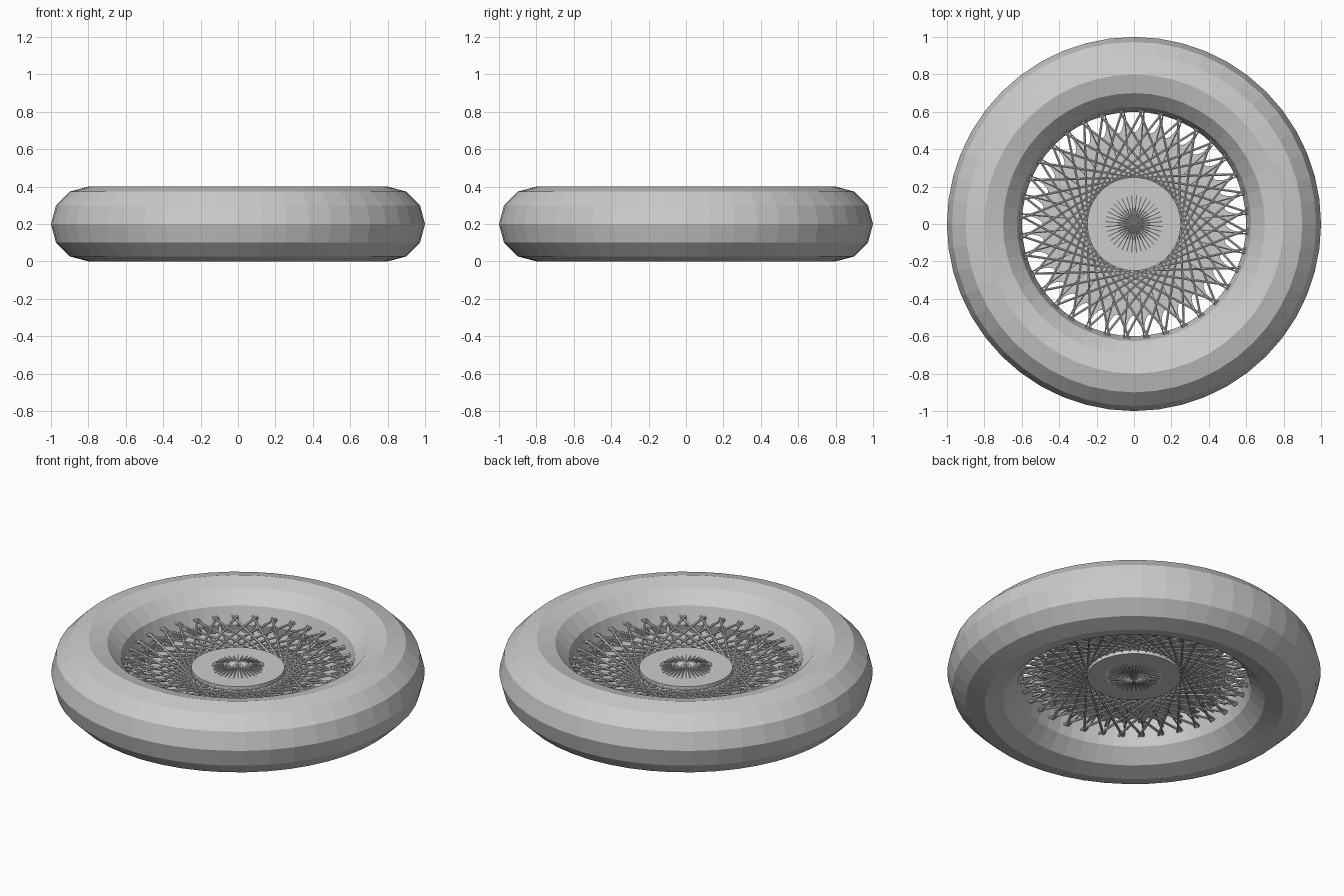
import bpy, bmesh, math
from mathutils import Vector, Matrix

cube = bpy.data.objects.get("Cube")
if cube:
    bpy.data.objects.remove(cube, do_unlink=True)

MID = 0.2          # height of the wheel's middle plane
SPOKES = 36
HUB_R = 0.25
RIM_R = 0.63       # spokes end just inside the tyre wall
TILT = 0.045       # spoke rise and fall at the rim

grey = bpy.data.materials.new("light_grey")
grey.use_nodes = True
colour = (0.6, 0.6, 0.6, 1)
grey.diffuse_color = colour
grey.node_tree.nodes["Principled BSDF"].inputs["Base Color"].default_value = colour


def finish(name, bm):
    mesh = bpy.data.meshes.new(name)
    bmesh.ops.recalc_face_normals(bm, faces=bm.faces)
    bm.to_mesh(mesh)
    bm.free()
    mesh.materials.append(grey)
    obj = bpy.data.objects.new(name, mesh)
    bpy.context.collection.objects.link(obj)
    return obj


def polar(r, a, z=MID):
    return Vector((r * math.cos(a), r * math.sin(a), z))


def add_rod(bm, start, end, radius):
    d = end - start
    turn = d.to_track_quat('Z', 'Y').to_matrix().to_4x4()
    bmesh.ops.create_cone(bm, cap_ends=True, segments=6, radius1=radius,
                          radius2=radius, depth=d.length,
                          matrix=Matrix.Translation((start + end) / 2) @ turn)


# Tyre: flat-faced ring
bpy.ops.mesh.primitive_torus_add(major_segments=48, minor_segments=12,
                                 major_radius=0.8, minor_radius=0.2,
                                 location=(0, 0, MID))
tyre = bpy.context.object
tyre.name = "tyre"
tyre.data.materials.append(grey)

# Hub: short round disc
bm = bmesh.new()
bmesh.ops.create_cone(bm, cap_ends=True, segments=48, radius1=HUB_R,
                      radius2=HUB_R, depth=0.06,
                      matrix=Matrix.Translation((0, 0, MID)))
finish("hub", bm)

# Crossed spokes grazing the hub, and sloping spokes through the centre
crossed, radial = bmesh.new(), bmesh.new()
reach = math.acos(HUB_R / RIM_R)
for i in range(SPOKES):
    a = (i + 0.5) * math.tau / SPOKES
    for side in (-1, 1):
        add_rod(crossed, polar(RIM_R, a, MID + side * TILT),
                polar(RIM_R, a + 2 * reach, MID - side * TILT), 0.007)
        add_rod(radial, Vector((0, 0, MID + side * 0.05)),
                polar(RIM_R, a, MID - side * TILT), 0.004)
finish("crossed_spokes", crossed)
finish("radial_spokes", radial)

# Web: thin plate with rounded notches between the spoke ends
bm = bmesh.new()
STEPS = 8
outline = []
for i in range(SPOKES * STEPS):
    t = abs((i % STEPS) / STEPS * 2 - 1)      # 1 at the notch, 0 at the point
    r = 0.61 - 0.12 * math.sqrt(1 - (1 - t) ** 2)
    outline.append(bm.verts.new(polar(r, (i / STEPS) * math.tau / SPOKES, MID - 0.005)))
plate = bm.faces.new(outline)
top = bmesh.ops.extrude_face_region(bm, geom=[plate])["geom"]
bmesh.ops.translate(bm, vec=(0, 0, 0.01),
                    verts=[v for v in top if isinstance(v, bmesh.types.BMVert)])
finish("web", bm)
